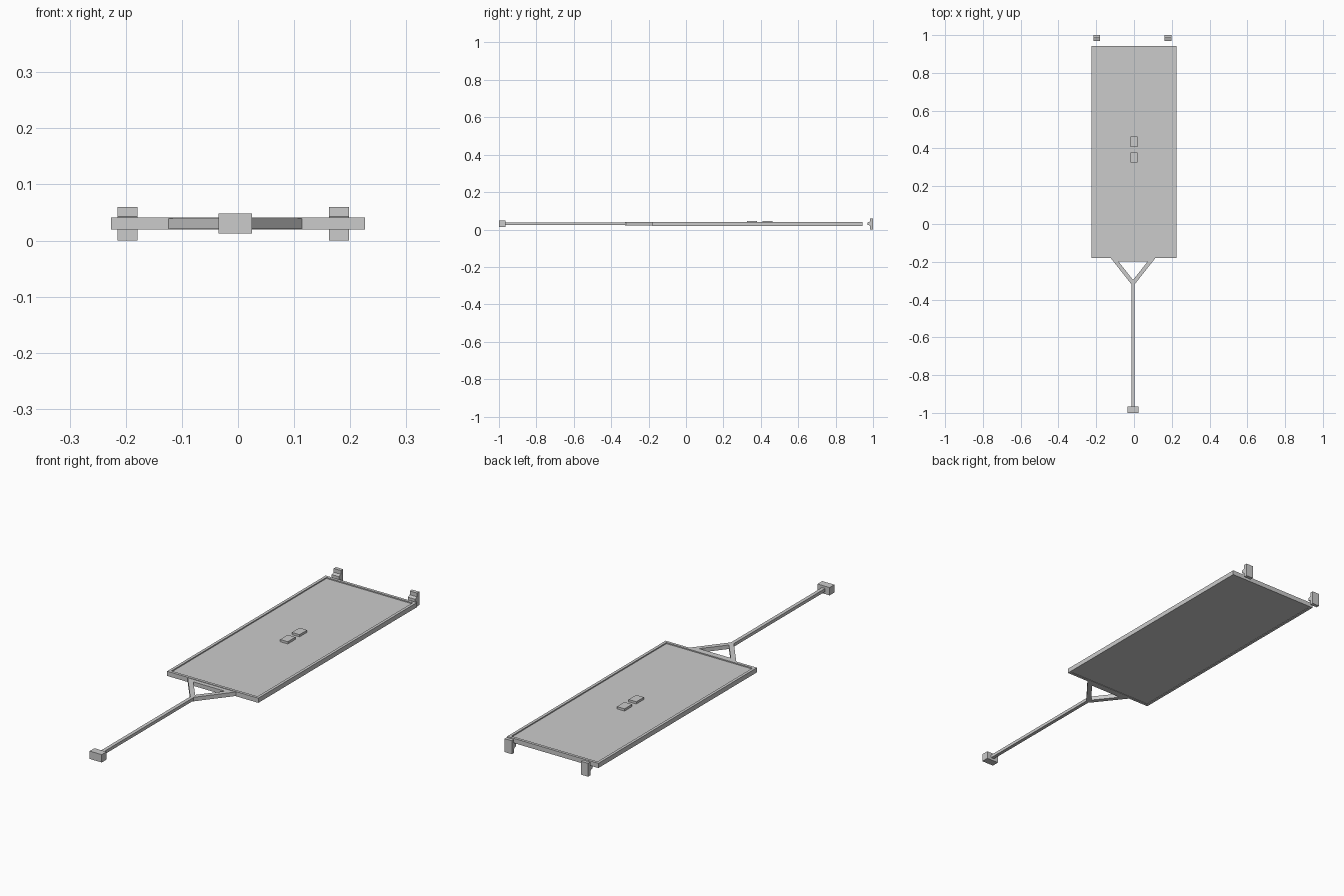
import bpy, bmesh

if "Cube" in bpy.data.objects:
    bpy.data.objects.remove(bpy.data.objects["Cube"])

CX = -0.005  # tow bar, hitch and hooks sit slightly off centre


def finish(name, bm):
    bmesh.ops.recalc_face_normals(bm, faces=bm.faces)
    mesh = bpy.data.meshes.new(name)
    bm.to_mesh(mesh)
    bm.free()
    obj = bpy.data.objects.new(name, mesh)
    bpy.context.collection.objects.link(obj)
    return obj


def prism(name, points, offset):
    """Extrude a closed outline of 3D points along an offset vector."""
    bm = bmesh.new()
    face = bm.faces.new([bm.verts.new(p) for p in points])
    ext = bmesh.ops.extrude_face_region(bm, geom=[face], use_keep_orig=True)
    verts = [g for g in ext["geom"] if isinstance(g, bmesh.types.BMVert)]
    bmesh.ops.translate(bm, verts=verts, vec=offset)
    return finish(name, bm)


def slab(name, outline, z0, z1):
    return prism(name, [(x, y, z0) for x, y in outline], (0, 0, z1 - z0))


def box(name, x0, x1, y0, y1, z0, z1):
    return slab(name, [(x0, y0), (x1, y0), (x1, y1), (x0, y1)], z0, z1)


# Deck: a slab whose top and bottom are recessed inside a thin rim
bm = bmesh.new()
bmesh.ops.create_cube(bm, size=1)
for v in bm.verts:
    v.co = (v.co.x * 0.452, 0.382 + v.co.y * 1.122, 0.0305 + v.co.z * 0.021)
bm.normal_update()
for sign, depth in ((1, 0.005), (-1, 0.002)):
    face = [f for f in bm.faces if f.normal.z * sign > 0.9][0]
    bmesh.ops.inset_region(bm, faces=[face], thickness=0.018)
    ext = bmesh.ops.extrude_face_region(bm, geom=[face])
    verts = [g for g in ext["geom"] if isinstance(g, bmesh.types.BMVert)]
    bmesh.ops.translate(bm, verts=verts, vec=(0, 0, -sign * depth))
    bmesh.ops.delete(bm, geom=[face], context="FACES_ONLY")
    bm.normal_update()
finish("deck", bm)

# Two small pads on the deck
for i, y in enumerate((0.352, 0.435)):
    box(f"pad_{i + 1}", -0.019, 0.019, y - 0.027, y + 0.027, 0.034, 0.046)

# Forked brace, mirrored, and its cross rail
for side, s in (("left", -1), ("right", 1)):
    arm = [(0, -0.327), (0.008, -0.32), (0.12, -0.178), (0.094, -0.178), (0, -0.296)]
    slab(f"brace_{side}", [(CX + s * x, y) for x, y in arm], 0.021, 0.039)
box("cross_rail", CX - 0.1, CX + 0.1, -0.198, -0.176, 0.021, 0.039)

# Tow pole and end block
box("tow_pole", CX - 0.008, CX + 0.008, -0.97, -0.31, 0.024, 0.038)
box("hitch_block", CX - 0.03, CX + 0.03, -1.0, -0.966, 0.013, 0.048)

# Rear hooks: upright plate with a tapered lug facing the deck
hook = [(1.0, 0), (1.0, 0.06), (0.984, 0.06), (0.984, 0.043),
        (0.97, 0.038), (0.97, 0.026), (0.984, 0.02), (0.984, 0)]
for side, x in (("left", -0.197), ("right", 0.18)):
    prism(f"hook_{side}", [(x - 0.018, y, z) for y, z in hook], (0.036, 0, 0))
